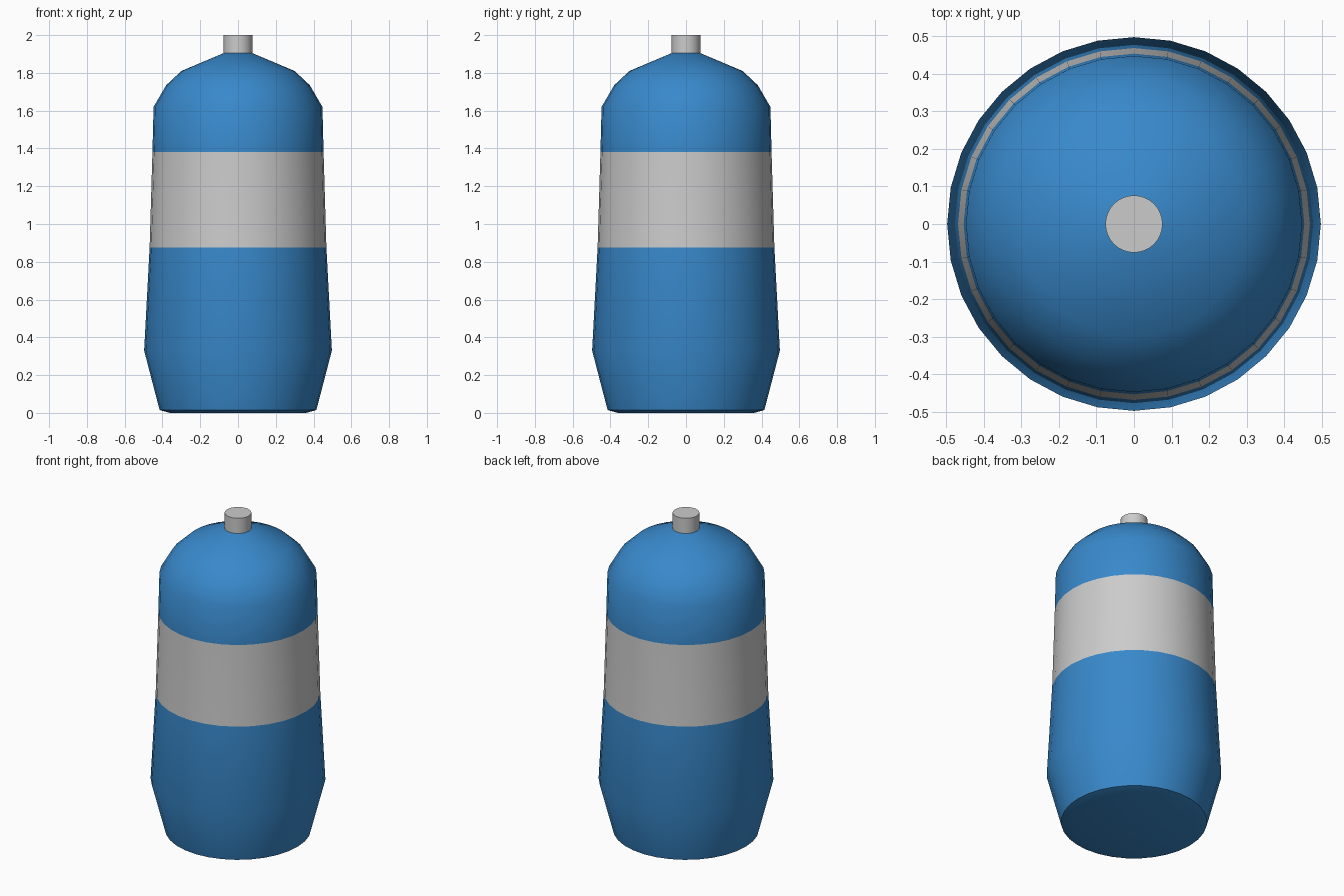
import bpy, bmesh
from math import sin, cos, pi, radians

if "Cube" in bpy.data.objects:
    bpy.data.objects.remove(bpy.data.objects["Cube"])


def material(name, color):
    m = bpy.data.materials.new(name)
    m.diffuse_color = color
    m.use_nodes = True
    m.node_tree.nodes["Principled BSDF"].inputs["Base Color"].default_value = m.diffuse_color
    return m


blue = material("blue_paint", (0.04, 0.25, 0.6, 1))
grey = material("bare_grey", (0.8, 0.8, 0.8, 1))


def lathe(name, profile, mats, sides=32, band=None):
    """Closed solid of revolution; quads of segment `band` use the second material."""
    bm = bmesh.new()
    rings = [[bm.verts.new((r * cos(2 * pi * i / sides), r * sin(2 * pi * i / sides), z))
              for i in range(sides)] for r, z in profile]
    bm.faces.new(rings[0][::-1])
    bm.faces.new(rings[-1])
    for k, (a, b) in enumerate(zip(rings, rings[1:])):
        for i in range(sides):
            j = (i + 1) % sides
            f = bm.faces.new((a[i], a[j], b[j], b[i]))
            f.material_index = 1 if k == band else 0
    me = bpy.data.meshes.new(name)
    bm.to_mesh(me)
    bm.free()
    for m in mats:
        me.materials.append(m)
    ob = bpy.data.objects.new(name, me)
    bpy.context.collection.objects.link(ob)
    bpy.ops.object.select_all(action='DESELECT')
    ob.select_set(True)
    bpy.context.view_layer.objects.active = ob
    bpy.ops.object.shade_smooth_by_angle(angle=radians(40))
    return ob


# Tank body with a grey band around the middle
lathe("tank_body", [(0.36, 0.0), (0.415, 0.015), (0.497, 0.33), (0.468, 0.875),
                    (0.453, 1.38), (0.447, 1.62), (0.38, 1.735), (0.30, 1.81),
                    (0.075, 1.905)], [blue, grey], band=3)

# Valve cap on top
lathe("valve_cap", [(0.076, 1.89), (0.076, 2.0)], [grey])
